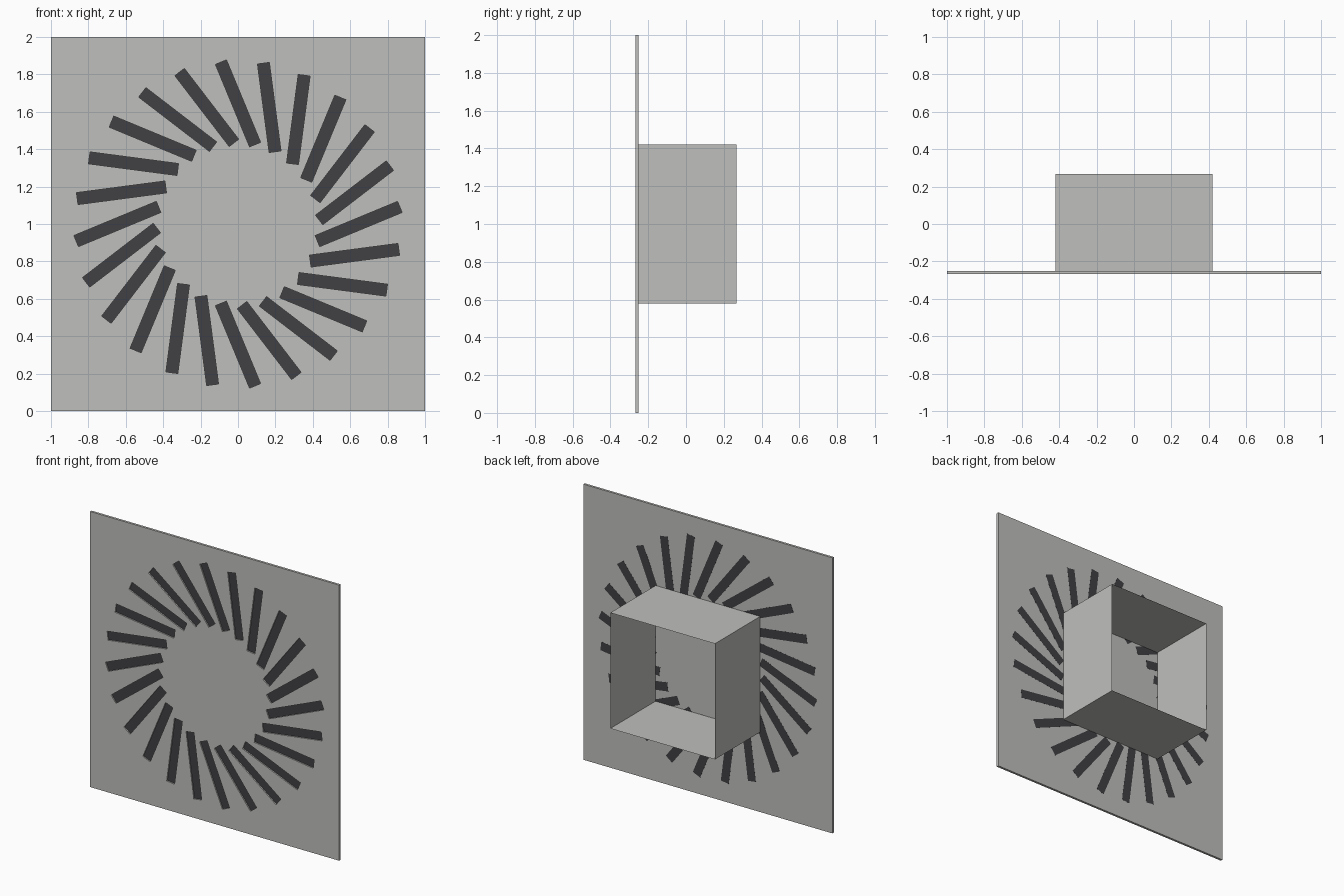
import bpy, bmesh
from math import radians
from mathutils import Matrix, Vector

if "Cube" in bpy.data.objects:
    bpy.data.objects.remove(bpy.data.objects["Cube"], do_unlink=True)

FRONT, PLATE_BACK, DUCT_BACK = -0.268, -0.251, 0.268
MID_Z = 1.0
SLOTS, SLOT_RADIUS, SLOT_TILT = 24, 0.645, radians(22.5)
SLOT_LENGTH, SLOT_WIDTH = 0.477, 0.064
DUCT_HALF = 0.42


def make_material(name, color):
    mat = bpy.data.materials.new(name)
    mat.use_nodes = True
    mat.diffuse_color = color
    mat.node_tree.nodes["Principled BSDF"].inputs["Base Color"].default_value = color
    return mat


def make_object(name, bm, mat):
    bmesh.ops.recalc_face_normals(bm, faces=bm.faces)
    mesh = bpy.data.meshes.new(name)
    bm.to_mesh(mesh)
    bm.free()
    mesh.materials.append(mat)
    obj = bpy.data.objects.new(name, mesh)
    bpy.context.collection.objects.link(obj)
    return obj


def add_box(bm, size, y0, y1, place=Matrix()):
    """Box of size (x, z) between two depths, placed in the face plane."""
    centre = Matrix.Translation(Vector((0, (y0 + y1) / 2, MID_Z)))
    scale = Matrix.Diagonal((size[0], y1 - y0, size[1], 1))
    return bmesh.ops.create_cube(bm, size=1, matrix=centre @ place @ scale)["verts"]


def swirl_boxes(y0, y1):
    """Ring of tilted bars, one per slot."""
    bm = bmesh.new()
    for i in range(SLOTS):
        spin = Matrix.Rotation(i * radians(360 / SLOTS), 4, "Y")
        out = Matrix.Translation((SLOT_RADIUS, 0, 0))
        tilt = Matrix.Rotation(-SLOT_TILT, 4, "Y")
        add_box(bm, (SLOT_LENGTH, SLOT_WIDTH), y0, y1, spin @ out @ tilt)
    return bm


grey = make_material("light grey metal", (0.52, 0.52, 0.505, 1))
dark = make_material("dark slot", (0.052, 0.052, 0.058, 1))

# Square face plate with the swirl slots cut through
bm = bmesh.new()
add_box(bm, (2, 2), FRONT, PLATE_BACK)
plate = make_object("face_plate", bm, grey)

cutter = make_object("slot_cutter", swirl_boxes(FRONT - 0.05, PLATE_BACK + 0.05), grey)
cutter.hide_render = True
cutter.hide_viewport = True
cut = plate.modifiers.new("slots", "BOOLEAN")
cut.operation = "DIFFERENCE"
cut.solver = "EXACT"
cut.object = cutter

# Dark blades set back inside the slots
make_object("swirl_blades", swirl_boxes(FRONT + 0.009, PLATE_BACK + 0.0005), dark)

# Thin square duct behind the plate, open at the back
bm = bmesh.new()
add_box(bm, (2 * DUCT_HALF, 2 * DUCT_HALF), PLATE_BACK, DUCT_BACK)
bm.normal_update()
ends = [f for f in bm.faces if abs(f.normal.y) > 0.9]
bmesh.ops.delete(bm, geom=ends, context="FACES_ONLY")
make_object("rear_duct", bm, grey)
